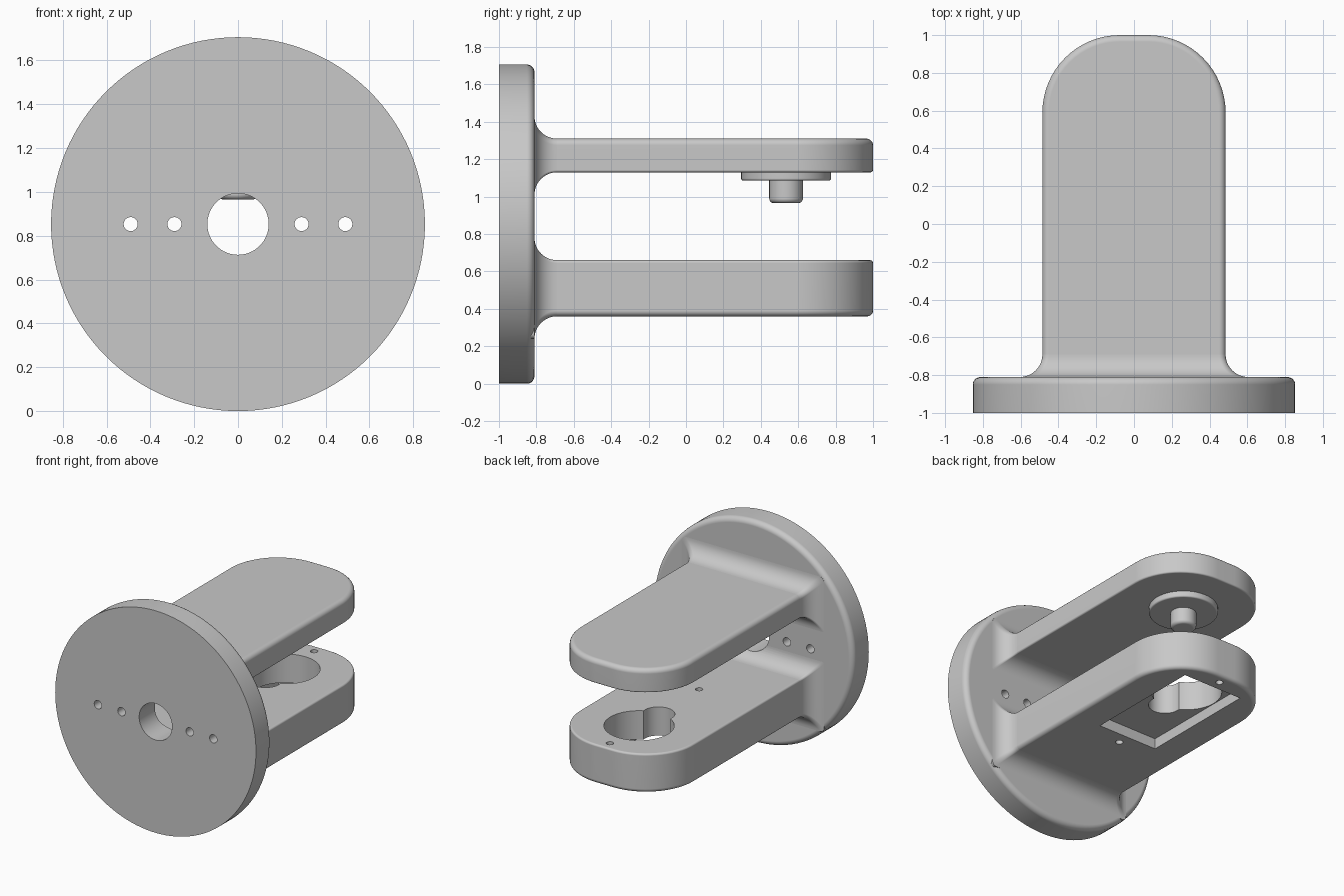
import bpy, bmesh
from math import sin, cos, pi, radians

if "Cube" in bpy.data.objects:
    bpy.data.objects.remove(bpy.data.objects["Cube"], do_unlink=True)

grey = bpy.data.materials.new("light grey")
grey.use_nodes = True
colour = (0.58, 0.58, 0.58, 1)
grey.diffuse_color = colour
grey.node_tree.nodes["Principled BSDF"].inputs["Base Color"].default_value = colour

AXIS_Z = 0.853      # height of the flange centre
BACK = -0.81        # rear face of the flange
HALF = 0.485        # half width of the arms
TIP_R = 0.41        # plan radius of the arm tips
FILLET = 0.12


def loft(name, rings):
    """Skin a list of equal rings and cap both ends."""
    bm = bmesh.new()
    loops = [[bm.verts.new(p) for p in ring] for ring in rings]
    n = len(loops[0])
    for a, b in zip(loops, loops[1:]):
        for i in range(n):
            j = (i + 1) % n
            bm.faces.new((a[i], a[j], b[j], b[i]))
    bm.faces.new(loops[0])
    bm.faces.new(loops[-1])
    bmesh.ops.recalc_face_normals(bm, faces=bm.faces)
    mesh = bpy.data.meshes.new(name)
    bm.to_mesh(mesh)
    bm.free()
    mesh.materials.append(grey)
    ob = bpy.data.objects.new(name, mesh)
    bpy.context.collection.objects.link(ob)
    return ob


def lathe(name, profile, axis, centre, n=64):
    """Revolve (radius, position) points about a y or z axis."""
    rings = []
    for r, t in profile:
        ring = []
        for k in range(n):
            a = 2 * pi * k / n
            u, v = centre[0] + r * cos(a), centre[1] + r * sin(a)
            ring.append((u, t, v) if axis == "y" else (u, v, t))
        rings.append(ring)
    return loft(name, rings)


def round_over(r, n=5):
    """Quarter round as (inset, drop) pairs, from the side to the end."""
    steps = [pi / 2 * k / n for k in range(n + 1)]
    return [(r * (1 - cos(a)), r * (1 - sin(a))) for a in steps]


def edge_profile(z0, z1, r0, r1):
    """Arm edge as (inset, z), rounded at both edges."""
    low = [(i, z0 + d) for i, d in reversed(round_over(r0))]
    return low + [(i, z1 - d) for i, d in round_over(r1)]


def arm(name, profile):
    rings = []
    for inset, z in profile:
        w, r, c = HALF - inset, TIP_R - inset, HALF - TIP_R
        ring = [(-w, BACK - 0.04, z), (w, BACK - 0.04, z)]
        for side, start in ((1, 0), (-1, pi / 2)):
            for k in range(17):
                a = start + pi / 2 * k / 16
                ring.append((side * c + r * cos(a), 1 - TIP_R + r * sin(a), z))
        rings.append(ring)
    return loft(name, rings)


def root_fillet(name, profile):
    """Concave flare with mitred corners where an arm meets the flange."""
    mid = (profile[0][1] + profile[-1][1]) / 2
    half = [(HALF - i, z, 1 if z > mid else -1) for i, z in profile]
    stations = [(FILLET, BACK - 0.02)]
    for k in range(13):
        a = pi / 2 * k / 12
        stations.append((FILLET * (1 - sin(a)), BACK + FILLET * (1 - cos(a))))
    rings = []
    for d, y in stations:
        right = [(x + d, y, z + s * d) for x, z, s in half]
        rings.append(right + [(-x, y, z) for x, y, z in reversed(right)])
    return loft(name, rings)


def cut(ob, cutters):
    for c in cutters:
        m = ob.modifiers.new("cut", "BOOLEAN")
        m.operation, m.solver, m.object = "DIFFERENCE", "EXACT", c
        bpy.context.view_layer.objects.active = ob
        bpy.ops.object.modifier_apply(modifier=m.name)


# Round flange
flange = lathe("flange", [(AXIS_Z, -1)] + [(AXIS_Z - i, BACK - d) for i, d in round_over(0.04)],
               "y", (0, AXIS_Z), 128)

# Two arms with flared roots
upper_edge = edge_profile(1.13, 1.31, 0.012, 0.035)
lower_edge = edge_profile(0.36, 0.66, 0.03, 0.015)
upper_arm, upper_root = arm("upper_arm", upper_edge), root_fillet("upper_arm_root", upper_edge)
lower_arm, lower_root = arm("lower_arm", lower_edge), root_fillet("lower_arm_root", lower_edge)

# Pivot boss and pin under the upper arm
PIVOT = (0, 0.535)
boss = lathe("pivot_boss", [(0.24, 1.14)] + [(0.24 - i, 1.085 + d) for i, d in round_over(0.012)],
             "z", PIVOT)
pin = lathe("pivot_pin", [(0.09, 1.1)] + [(0.09 - i, 0.965 + d) for i, d in round_over(0.025)],
            "z", PIVOT)

# Cable hole and screw holes through the flange
cable_hole = lathe("cable_hole_cutter", [(0.14, -1.1), (0.14, -0.6)], "y", (0, AXIS_Z))
flange_screws = [lathe("flange_screw_cutter", [(0.032, -1.1), (0.032, -0.7)], "y", (x, AXIS_Z), 24)
                 for x in (-0.49, -0.29, 0.29, 0.49)]
cut(flange, [cable_hole] + flange_screws)
cut(lower_root, [cable_hole])

# Keyhole opening, screw holes and underside pocket in the lower arm
openings = [lathe("arm_hole_cutter", [(r, 0.2), (r, 0.8)], "z", (0, y), n)
            for r, y, n in ((0.245, 0.57, 64), (0.115, 0.335, 40),
                            (0.026, -0.16, 24), (0.026, 0.925, 24))]
corners = [(-0.25, -0.07), (0.25, -0.07), (0.25, 0.85), (-0.25, 0.85)]
pocket = loft("pocket_cutter", [[(x, y, z) for x, y in corners] for z in (0.2, 0.44)])
cut(lower_arm, [pocket] + openings)

for c in [cable_hole, pocket] + flange_screws + openings:
    bpy.data.objects.remove(c, do_unlink=True)

# Smooth shading with flat main faces
for ob in (flange, upper_arm, upper_root, lower_arm, lower_root, boss, pin):
    bpy.ops.object.select_all(action="DESELECT")
    ob.select_set(True)
    bpy.context.view_layer.objects.active = ob
    bpy.ops.object.shade_smooth_by_angle(angle=radians(32))
    ob.modifiers.new("weighted normals", "WEIGHTED_NORMAL").keep_sharp = True
